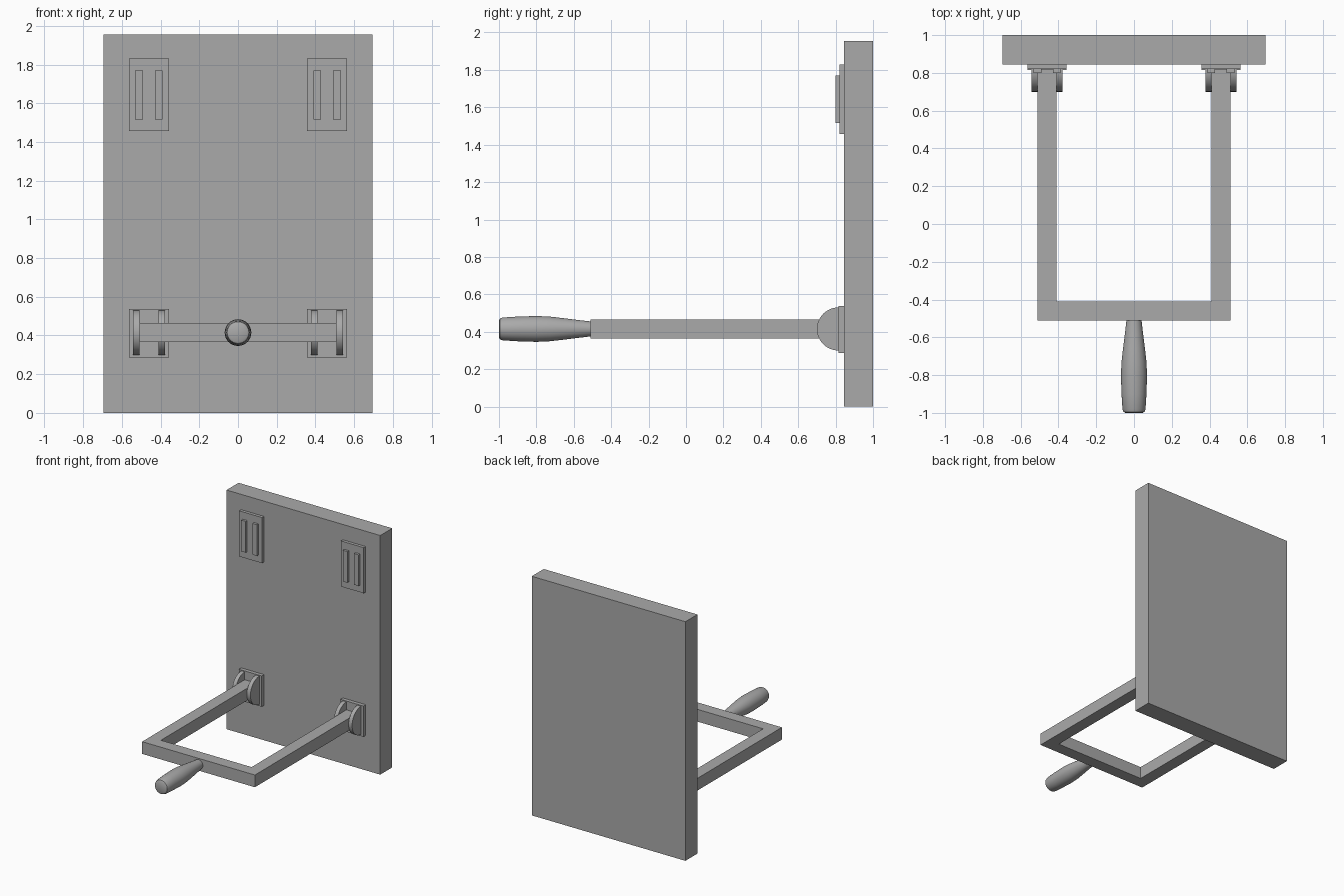
import bpy, bmesh, math

cube = bpy.data.objects.get("Cube")
if cube:
    bpy.data.objects.remove(cube, do_unlink=True)

grey = bpy.data.materials.new("plain grey")
grey.use_nodes = True
color = (0.4, 0.4, 0.4, 1)
grey.diffuse_color = color
grey.node_tree.nodes["Principled BSDF"].inputs["Base Color"].default_value = color


def finish(bm, name, smooth=False):
    bmesh.ops.recalc_face_normals(bm, faces=bm.faces)
    mesh = bpy.data.meshes.new(name)
    bm.to_mesh(mesh)
    bm.free()
    mesh.materials.append(grey)
    obj = bpy.data.objects.new(name, mesh)
    bpy.context.collection.objects.link(obj)
    if smooth:
        bpy.ops.object.select_all(action="DESELECT")
        obj.select_set(True)
        bpy.context.view_layer.objects.active = obj
        bpy.ops.object.shade_smooth_by_angle(angle=math.radians(35))
    return obj


def box(name, x, y, z):
    bm = bmesh.new()
    bmesh.ops.create_cube(bm, size=1)
    for v in bm.verts:
        v.co = [r[0] if c < 0 else r[1] for c, r in zip(v.co, (x, y, z))]
    return finish(bm, name)


def prism(name, points, offset, smooth=False):
    """Extrude a closed outline by the offset."""
    bm = bmesh.new()
    face = bm.faces.new([bm.verts.new(p) for p in points])
    out = bmesh.ops.extrude_face_region(bm, geom=[face], use_keep_orig=True)
    moved = [g for g in out["geom"] if isinstance(g, bmesh.types.BMVert)]
    bmesh.ops.translate(bm, verts=moved, vec=offset)
    return finish(bm, name, smooth)


# Backing board
box("board", (-0.695, 0.695), (0.845, 1), (0, 1.955))

# U-shaped square bar
outer, inner, front, back, thick = 0.51, 0.41, -0.51, 0.815, 0.1
bar_z = 0.415
outline = [(-outer, back), (-outer, front), (outer, front), (outer, back),
           (inner, back), (inner, front + thick), (-inner, front + thick), (-inner, back)]
prism("u_frame", [(x, y, bar_z - thick / 2) for x, y in outline], (0, 0, thick))

# Brackets on both sides
lug_radius, steps = 0.115, 24
arc = [(back - lug_radius * math.sin(math.pi * i / steps),
        bar_z - lug_radius * math.cos(math.pi * i / steps)) for i in range(steps + 1)]
for side, label in ((-1, "right"), (1, "left")):
    cx = side * 0.46
    span = (cx - 0.103, cx + 0.103)
    box(label + "_hinge_plate", span, (0.815, 0.845), (0.285, 0.537))
    box(label + "_catch_plate", span, (0.82, 0.845), (1.457, 1.83))
    for sign, place in ((-1, "a"), (1, "b")):
        lug_x = cx + sign * 0.066
        prism(f"{label}_hinge_lug_{place}", [(lug_x - 0.016, y, z) for y, z in arc],
              (0.032, 0, 0), True)
        rx = cx + sign * 0.051
        box(f"{label}_catch_rib_{place}", (rx - 0.02, rx + 0.02), (0.8, 0.82), (1.515, 1.77))

# Turned handle
profile = [(0, -1), (0.045, -1), (0.056, -0.994), (0.061, -0.98), (0.066, -0.9),
           (0.069, -0.8), (0.066, -0.73), (0.058, -0.66), (0.048, -0.58), (0.04, -0.51), (0, -0.51)]
bm = bmesh.new()
verts = [bm.verts.new((r, y, bar_z)) for r, y in profile]
edges = [bm.edges.new(pair) for pair in zip(verts, verts[1:])]
bmesh.ops.spin(bm, geom=verts + edges, cent=(0, 0, bar_z), axis=(0, 1, 0),
               angle=math.tau, steps=32, use_duplicate=False)
bmesh.ops.remove_doubles(bm, verts=bm.verts, dist=0.0005)
finish(bm, "handle", True)
